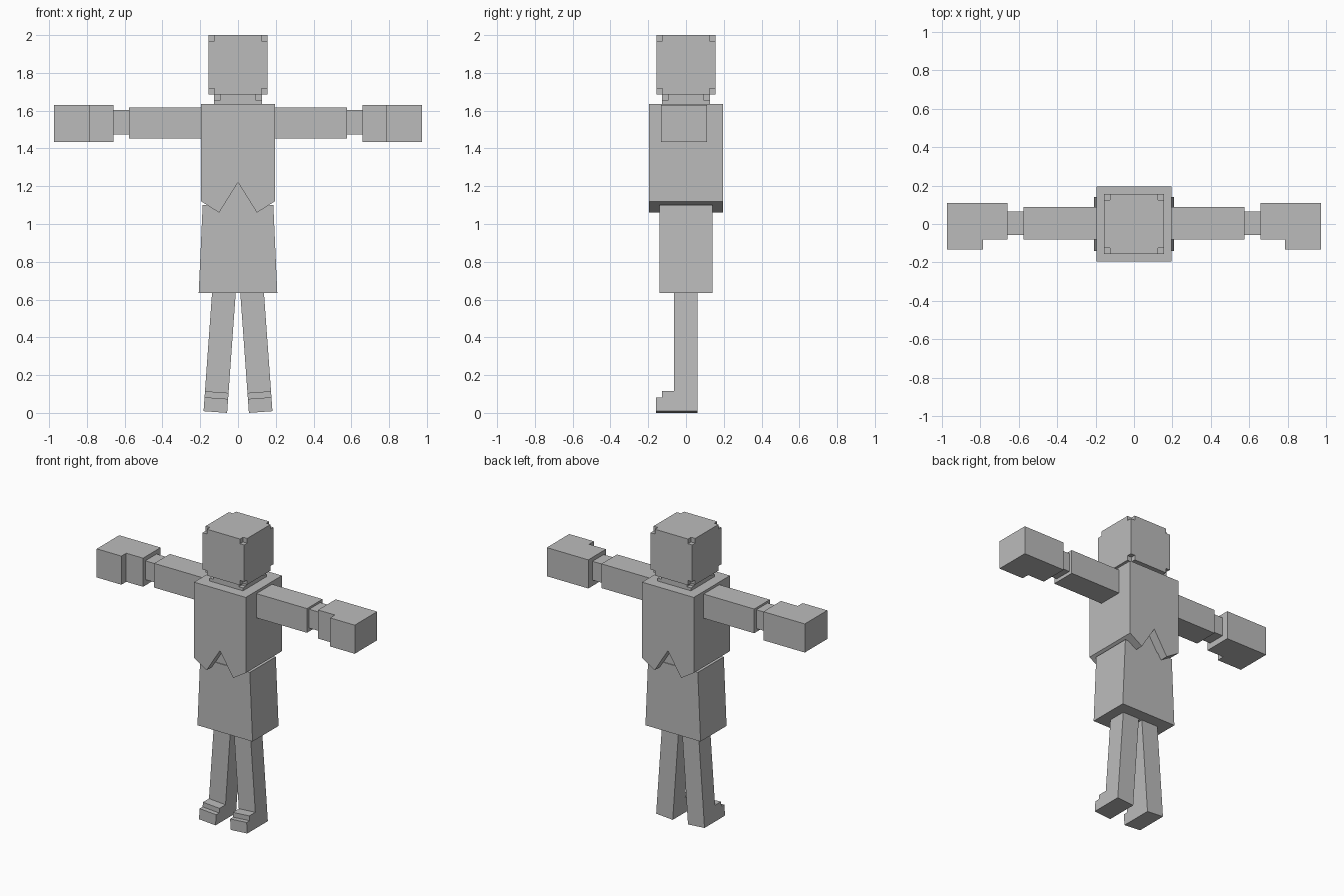
import bpy, bmesh, math
from mathutils import Matrix, Vector

if "Cube" in bpy.data.objects:
    bpy.data.objects.remove(bpy.data.objects["Cube"])

grey = bpy.data.materials.new("plain_grey")
grey.diffuse_color = (0.5, 0.5, 0.5, 1)
grey.use_nodes = True
grey.node_tree.nodes["Principled BSDF"].inputs["Base Color"].default_value = grey.diffuse_color


def finish(name, bm):
    bmesh.ops.remove_doubles(bm, verts=bm.verts, dist=1e-5)
    bmesh.ops.recalc_face_normals(bm, faces=bm.faces)
    me = bpy.data.meshes.new(name)
    bm.to_mesh(me)
    bm.free()
    me.materials.append(grey)
    ob = bpy.data.objects.new(name, me)
    bpy.context.collection.objects.link(ob)
    return ob


def prism(name, profile, axis, lo, hi, matrix=None):
    """Extrude a 2D profile along x, y or z."""
    bm = bmesh.new()

    def place(p, d):
        c = list(p)
        c.insert(axis, d)
        return bm.verts.new(c)
    face = bm.faces.new([place(p, lo) for p in profile])
    ext = bmesh.ops.extrude_face_region(bm, geom=[face])
    move = Vector((0, 0, 0))
    move[axis] = hi - lo
    bmesh.ops.translate(bm, vec=move,
                        verts=[v for v in ext["geom"] if isinstance(v, bmesh.types.BMVert)])
    if matrix:
        bmesh.ops.transform(bm, matrix=matrix, verts=bm.verts)
    return finish(name, bm)


def box(name, x0, x1, y0, y1, z0, z1):
    return prism(name, [(x0, y0), (x1, y0), (x1, y1), (x0, y1)], 2, z0, z1)


def notched_box(name, h, z0, z1, c):
    """Box with a small cube taken out of each of its eight corners."""
    flat = [-h, -h + c, h - c, h]
    cuts = [flat, flat, [z0, z0 + c, z1 - c, z1]]

    def solid(cell):
        return all(0 <= i <= 2 for i in cell) and any(i == 1 for i in cell)
    bm = bmesh.new()
    for n in range(27):
        cell = (n % 3, n // 3 % 3, n // 9)
        if not solid(cell):
            continue
        for a in range(3):
            for side in (0, 1):
                near = list(cell)
                near[a] += 2 * side - 1
                if solid(near):
                    continue
                b, d = (a + 1) % 3, (a + 2) % 3
                quad = []
                for u, v in ((0, 0), (1, 0), (1, 1), (0, 1)):
                    p = [0, 0, 0]
                    p[a] = cuts[a][cell[a] + side]
                    p[b] = cuts[b][cell[b] + u]
                    p[d] = cuts[d][cell[d] + v]
                    quad.append(bm.verts.new(p))
                bm.faces.new(quad)
    return finish(name, bm)


# Head and neck
notched_box("head", 0.157, 1.685, 2.0, 0.032)
notched_box("neck", 0.126, 1.56, 1.685, 0.03)

# Torso with a pointed, notched hem, and the filled waist behind the notch
prism("torso", [(-0.195, 1.635), (-0.195, 1.12), (-0.1, 1.06), (0, 1.22),
                (0.1, 1.06), (0.195, 1.12), (0.195, 1.635)], 1, -0.195, 0.195)
box("waist", -0.1, 0.1, -0.135, 0.135, 1.07, 1.24)

# Flared skirt
prism("skirt", [(-0.208, 0.635), (0.208, 0.635), (0.187, 1.1), (-0.187, 1.1)],
      1, -0.14, 0.14)

# Leg and stepped shoe in one side profile, splayed outwards
leg_profile = [(0.061, 0), (0.061, 0.67), (-0.063, 0.67), (-0.063, 0.106),
               (-0.128, 0.106), (-0.128, 0.074), (-0.16, 0.074), (-0.16, 0)]

for side, s in (("left", -1), ("right", 1)):
    splay = Matrix.Translation((s * 0.12, 0, 0.0045)) @ Matrix.Rotation(
        -s * math.radians(4.1), 4, "Y")
    prism(side + "_leg", leg_profile, 0, -0.0625, 0.0625, splay)

    # Sleeve, wrist and hand with a thicker fist
    box(side + "_sleeve", s * 0.18, s * 0.576, -0.08, 0.088, 1.452, 1.617)
    box(side + "_wrist", s * 0.56, s * 0.67, -0.056, 0.065, 1.475, 1.603)
    hand = [(0.66, -0.08), (0.787, -0.08), (0.787, -0.132), (0.973, -0.132),
            (0.973, 0.11), (0.66, 0.11)]
    prism(side + "_hand", [(s * x, y) for x, y in hand], 2, 1.435, 1.63)
